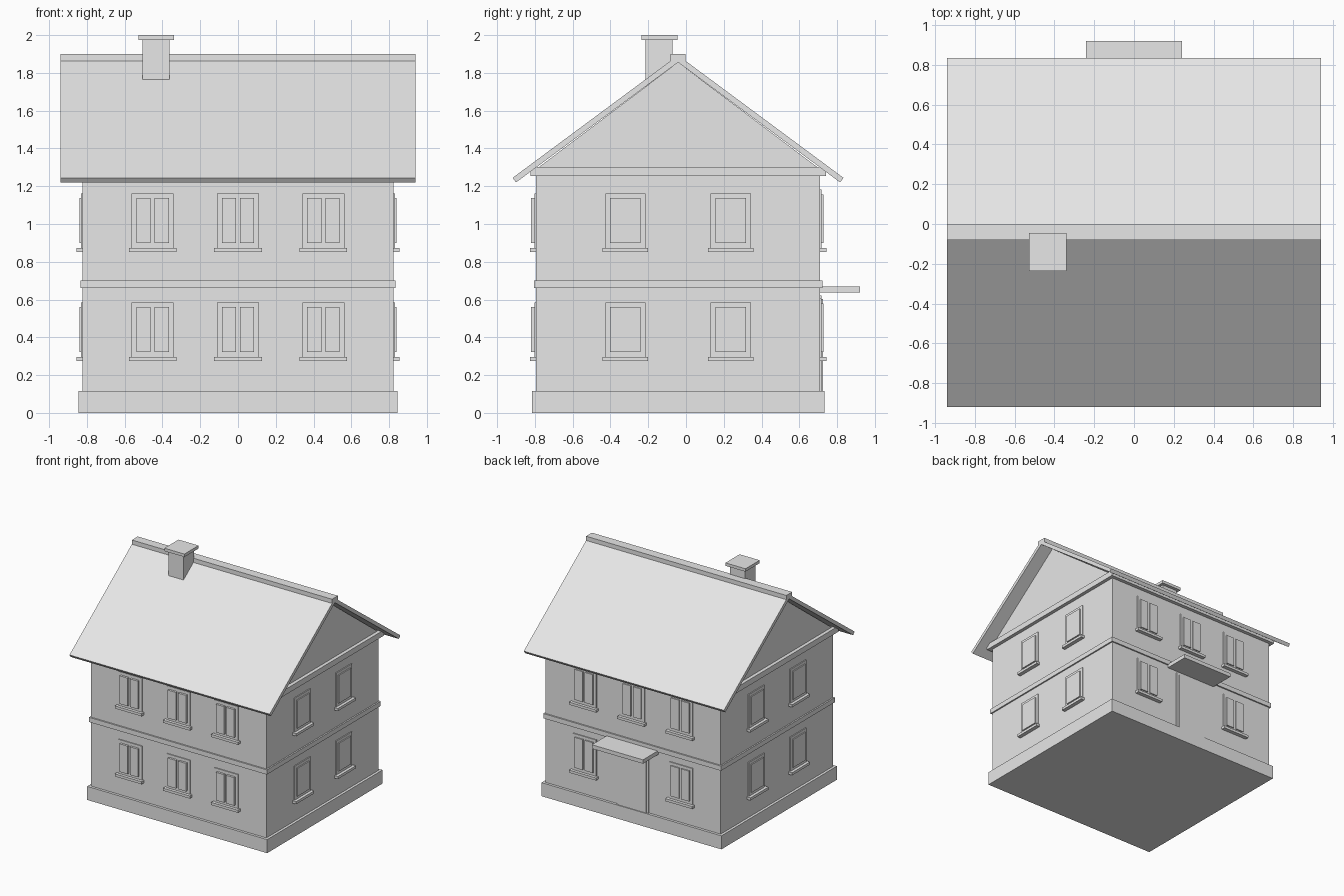
import bpy
import bmesh

cube = bpy.data.objects.get("Cube")
if cube:
    bpy.data.objects.remove(cube, do_unlink=True)

# Single plaster colour
plaster = bpy.data.materials.new("plain_grey")
plaster.use_nodes = True
GREY = (0.8, 0.8, 0.8, 1)
plaster.diffuse_color = GREY
plaster.node_tree.nodes["Principled BSDF"].inputs["Base Color"].default_value = GREY

CY = -0.042            # centre of the house body in y
HX, HY = 0.823, 0.752  # half sizes of the walls


def finish(name, bm):
    bmesh.ops.recalc_face_normals(bm, faces=bm.faces)
    mesh = bpy.data.meshes.new(name)
    bm.to_mesh(mesh)
    bm.free()
    mesh.materials.append(plaster)
    obj = bpy.data.objects.new(name, mesh)
    bpy.context.collection.objects.link(obj)
    return obj


def box(name, xs, ys, zs):
    bm = bmesh.new()
    bmesh.ops.create_cube(bm, size=1)
    for v in bm.verts:
        v.co = [r[0] if c < 0 else r[1] for c, r in zip(v.co, (xs, ys, zs))]
    return finish(name, bm)


def prism(name, profile, half):
    """Extrude a (y, z) outline along x."""
    bm = bmesh.new()
    face = bm.faces.new([bm.verts.new((-half, CY + y, z)) for y, z in profile])
    out = bmesh.ops.extrude_face_region(bm, geom=[face])
    moved = [g for g in out["geom"] if isinstance(g, bmesh.types.BMVert)]
    bmesh.ops.translate(bm, verts=moved, vec=(2 * half, 0, 0))
    return finish(name, bm)


def storey_ring(name, grow, zs):
    """Block around the walls, standing out by grow."""
    box(name, (-HX - grow, HX + grow), (CY - HY - grow, CY + HY + grow), zs)


def wall_plate(name, side, us, proud, zs):
    """Plate on a wall; us runs along the wall, proud is how far it sticks out."""
    sign = 1 if side in ("left", "back") else -1
    half = HX if side in ("left", "right") else HY
    depth = sorted((sign * (half - 0.01), sign * (half + proud)))
    if side in ("left", "right"):
        box(name, depth, [CY + u for u in us], zs)
    else:
        box(name, us, [CY + d for d in depth], zs)


def window(name, side, u, sill, width, sashes, proud, extra=0):
    """Sill, flat surround and one or two raised sashes."""
    w = width / 2
    base, top = sill + 0.022, sill + 0.31 + extra
    wall_plate(name + "_sill", side, (u - w - 0.015, u + w + 0.015), 0.033, (sill, base))
    wall_plate(name + "_frame", side, (u - w, u + w), 0.008, (base, top))
    inner = w - 0.025
    if sashes == 2:
        spans = [(-inner, -0.01), (0.01, inner)]
    else:
        spans = [(-inner, inner)]
    for i, (a, b) in enumerate(spans):
        wall_plate(f"{name}_sash_{i}", side, (u + a, u + b), proud,
                   (base + 0.025, top - 0.025))


# Body
storey_ring("walls", 0, (0.05, 1.28))
storey_ring("plinth", 0.022, (0, 0.115))
storey_ring("floor_band", 0.012, (0.66, 0.70))
storey_ring("cornice", 0.03, (1.255, 1.303))

# Roof, with its thickness measured square to the slope
SLOPE, APEX, EAVE = 0.741, 1.856, 0.858
low = APEX - EAVE * SLOPE
prism("gable_walls", [(-0.752, 1.29), (0.752, 1.29), (0, APEX)], HX)
prism("roof", [(-EAVE, low), (0, APEX), (EAVE, low), (EAVE + 0.018, low + 0.024),
               (0, APEX + 0.037), (-EAVE - 0.018, low + 0.024)], 0.94)
box("ridge_cap", (-0.94, 0.94), (CY - 0.039, CY + 0.039), (1.859, 1.90))

# Chimney
box("chimney", (-0.505, -0.362), (-0.214, -0.071), (1.7, 1.98))
box("chimney_cap", (-0.527, -0.339), (-0.235, -0.045), (1.975, 2.0))

# Windows on both floors
for floor, sill in (("lower", 0.275), ("upper", 0.852)):
    for i, x in enumerate((-0.452, 0, 0.452)):
        window(f"front_{floor}_window_{i}", "front", x, sill, 0.222, 2, 0.026)
        if floor == "upper" or x:
            window(f"back_{floor}_window_{i}", "back", x, sill, 0.222, 2, 0.018, 0.02)
    for side in ("left", "right"):
        for i, y in enumerate((-0.279, 0.279)):
            window(f"{side}_{floor}_window_{i}", side, y, sill, 0.212, 1, 0.017)

# Back entrance
wall_plate("door_frame", "back", (-0.152, 0.152), 0.008, (0.11, 0.622))
wall_plate("door", "back", (-0.132, 0.132), 0.015, (0.11, 0.602))
box("door_canopy", (-0.24, 0.24), (0.70, 0.92), (0.637, 0.67))
